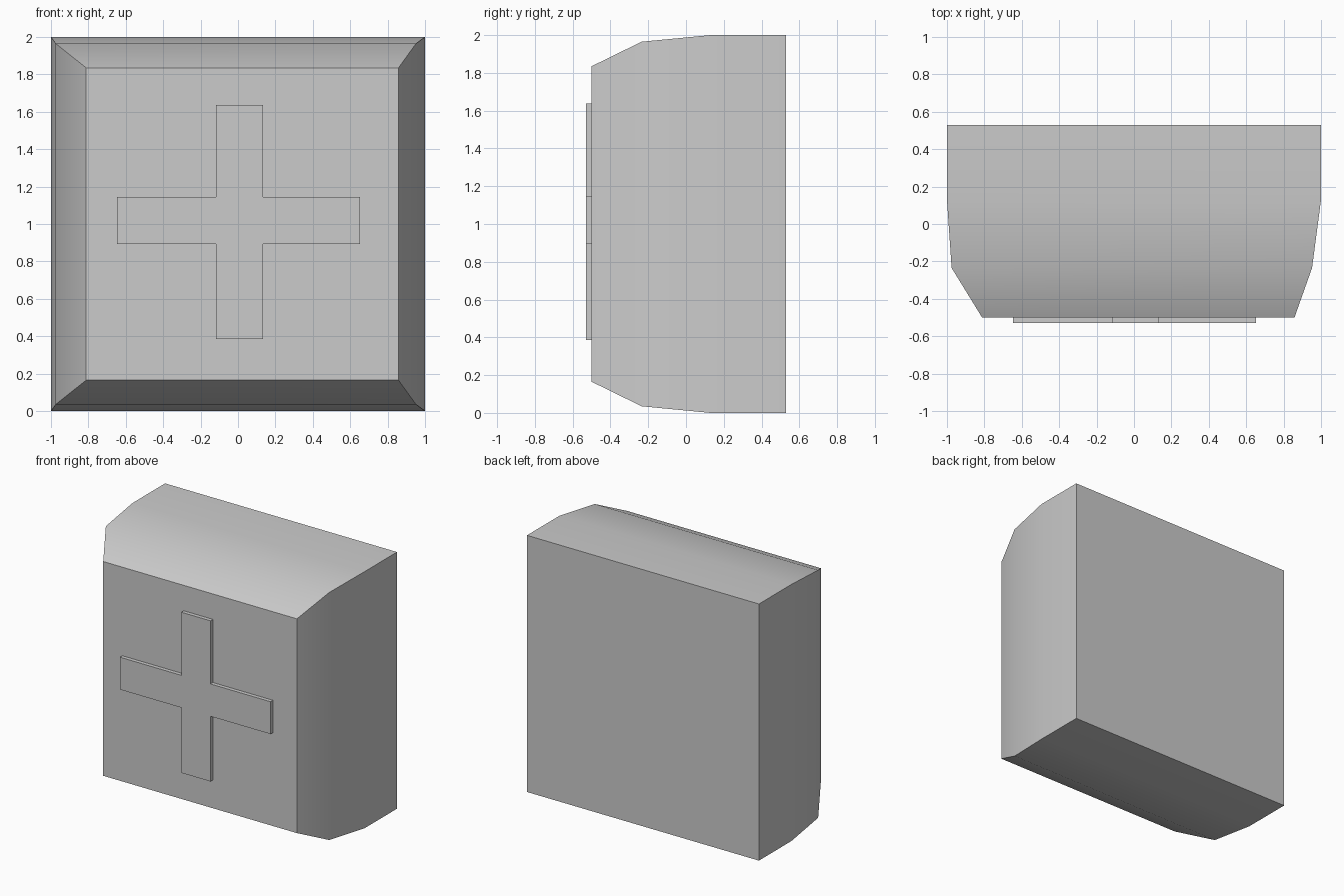
import bpy, bmesh, math

if "Cube" in bpy.data.objects:
    bpy.data.objects.remove(bpy.data.objects["Cube"])


def finish(name, bm):
    bmesh.ops.recalc_face_normals(bm, faces=bm.faces)
    mesh = bpy.data.meshes.new(name)
    bm.to_mesh(mesh)
    bm.free()
    obj = bpy.data.objects.new(name, mesh)
    bpy.context.collection.objects.link(obj)
    bpy.ops.object.select_all(action='DESELECT')
    obj.select_set(True)
    bpy.context.view_layer.objects.active = obj
    bpy.ops.object.shade_smooth_by_angle(angle=math.radians(35))
    return obj


def loft(name, rings):
    # Bridge matching point loops and cap both ends
    bm = bmesh.new()
    loops = [[bm.verts.new(p) for p in ring] for ring in rings]
    for a, b in zip(loops, loops[1:]):
        n = len(a)
        for i in range(n):
            j = (i + 1) % n
            bm.faces.new((a[i], a[j], b[j], b[i]))
    bm.faces.new(loops[0])
    bm.faces.new(loops[-1])
    return finish(name, bm)


def rect(y, left, right, inset):
    return [(left, y, inset), (right, y, inset),
            (right, y, 2 - inset), (left, y, 2 - inset)]


# Block body: square back, sides curving in towards a slightly off-centre front
loft("block_body", [
    rect(0.53, -1, 1, 0),
    rect(0.13, -1, 1, 0),
    rect(-0.235, -0.975, 0.952, 0.035),
    rect(-0.50, -0.812, 0.858, 0.165),
])

# Raised cross on the front face
l, r, b, t = -0.648, 0.652, 0.385, 1.637      # outer ends of the arms
il, ir, ib, it = -0.118, 0.134, 0.893, 1.145  # inner corners
outline = [(il, b), (ir, b), (ir, ib), (r, ib), (r, it), (ir, it),
           (ir, t), (il, t), (il, it), (l, it), (l, ib), (il, ib)]
loft("front_cross", [[(x, y, z) for x, z in outline] for y in (-0.499, -0.53)])
